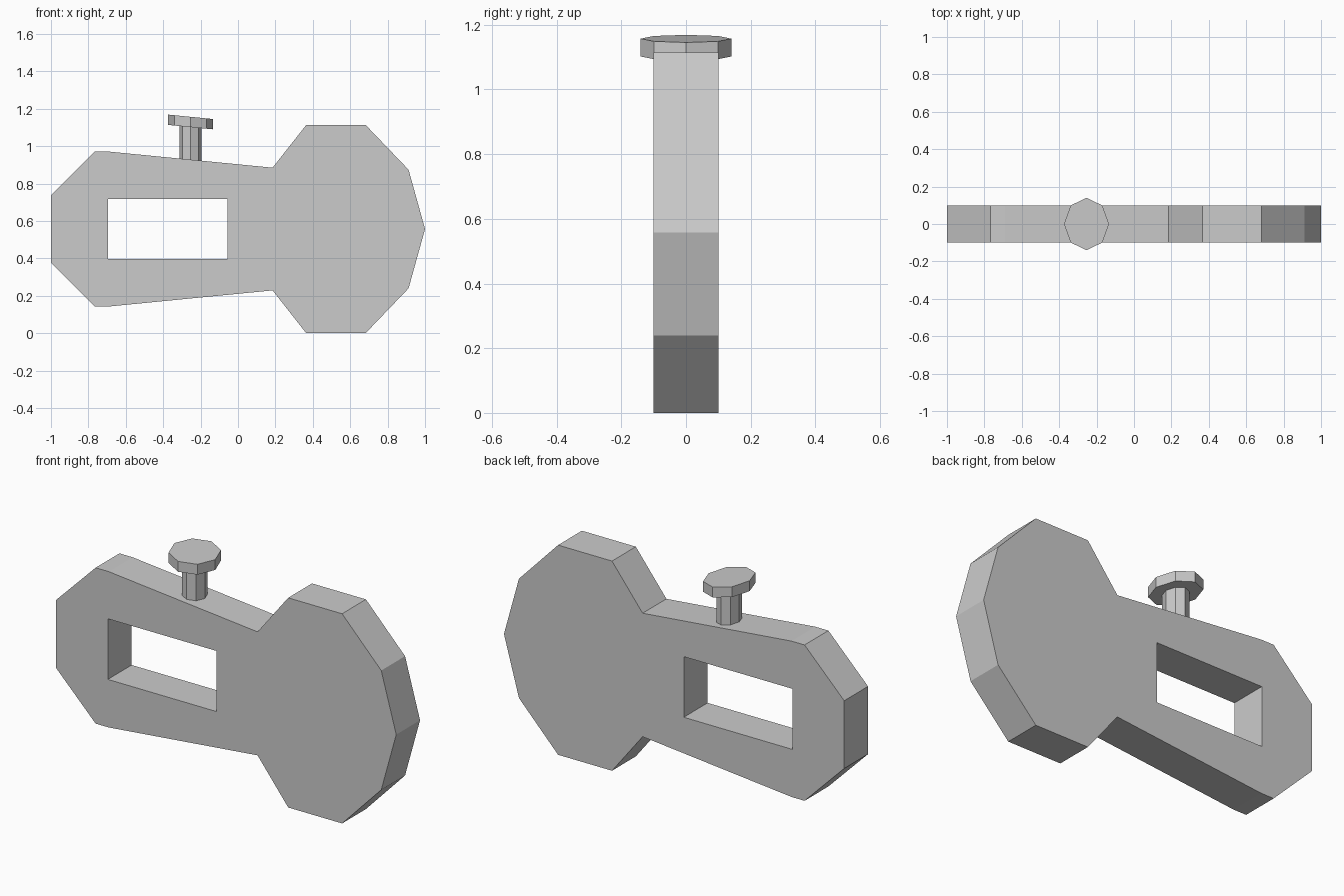
import bpy, bmesh
from math import pi, sin, cos

if "Cube" in bpy.data.objects:
    bpy.data.objects.remove(bpy.data.objects["Cube"])

MID = 0.557   # height of the body's line of symmetry

# Body: upper half of outline (x, height above middle), mirrored downwards
half = [(-1.0, 0.18), (-0.767, 0.414), (-0.69, 0.414), (0.185, 0.328),
        (0.365, 0.557), (0.682, 0.557), (0.912, 0.317)]
outline = half + [(1.0, 0.0)] + [(x, -h) for x, h in reversed(half)]
window = [(-0.695, -0.16), (-0.057, -0.16), (-0.057, 0.162), (-0.695, 0.162)]

curve = bpy.data.curves.new("body", 'CURVE')
curve.dimensions = '2D'
curve.fill_mode = 'BOTH'
curve.extrude = 0.1
for pts in (outline, window):
    s = curve.splines.new('POLY')
    s.points.add(len(pts) - 1)
    for p, (x, h) in zip(s.points, pts):
        p.co = (x, h, 0, 1)
    s.use_cyclic_u = True
    s.use_smooth = False
body = bpy.data.objects.new("body", curve)
body.rotation_euler = (pi / 2, 0, 0)
body.location.z = MID
bpy.context.collection.objects.link(body)
bpy.context.view_layer.objects.active = body
body.select_set(True)
bpy.ops.object.convert(target='MESH')


def sloped_prism(name, rx, ry, z0, z1, cx=-0.254, slope=0.098):
    """Eight-sided upright prism whose ends follow the slope of the body's top."""
    bm = bmesh.new()
    rings = []
    for z in (z0, z1):
        ring = []
        for i in range(8):
            a = i * pi / 4
            dx = rx * cos(a)
            ring.append(bm.verts.new((cx + dx, ry * sin(a), z - slope * dx)))
        rings.append(ring)
    low, top = rings
    bm.faces.new(low[::-1])
    bm.faces.new(top)
    for i in range(8):
        j = (i + 1) % 8
        bm.faces.new((low[i], low[j], top[j], top[i]))
    me = bpy.data.meshes.new(name)
    bm.to_mesh(me)
    bm.free()
    bpy.context.collection.objects.link(bpy.data.objects.new(name, me))


# Knob on the top edge
sloped_prism("knob_stem", 0.059, 0.069, 0.92, 1.104)
sloped_prism("knob_cap", 0.12, 0.14, 1.102, 1.157)
